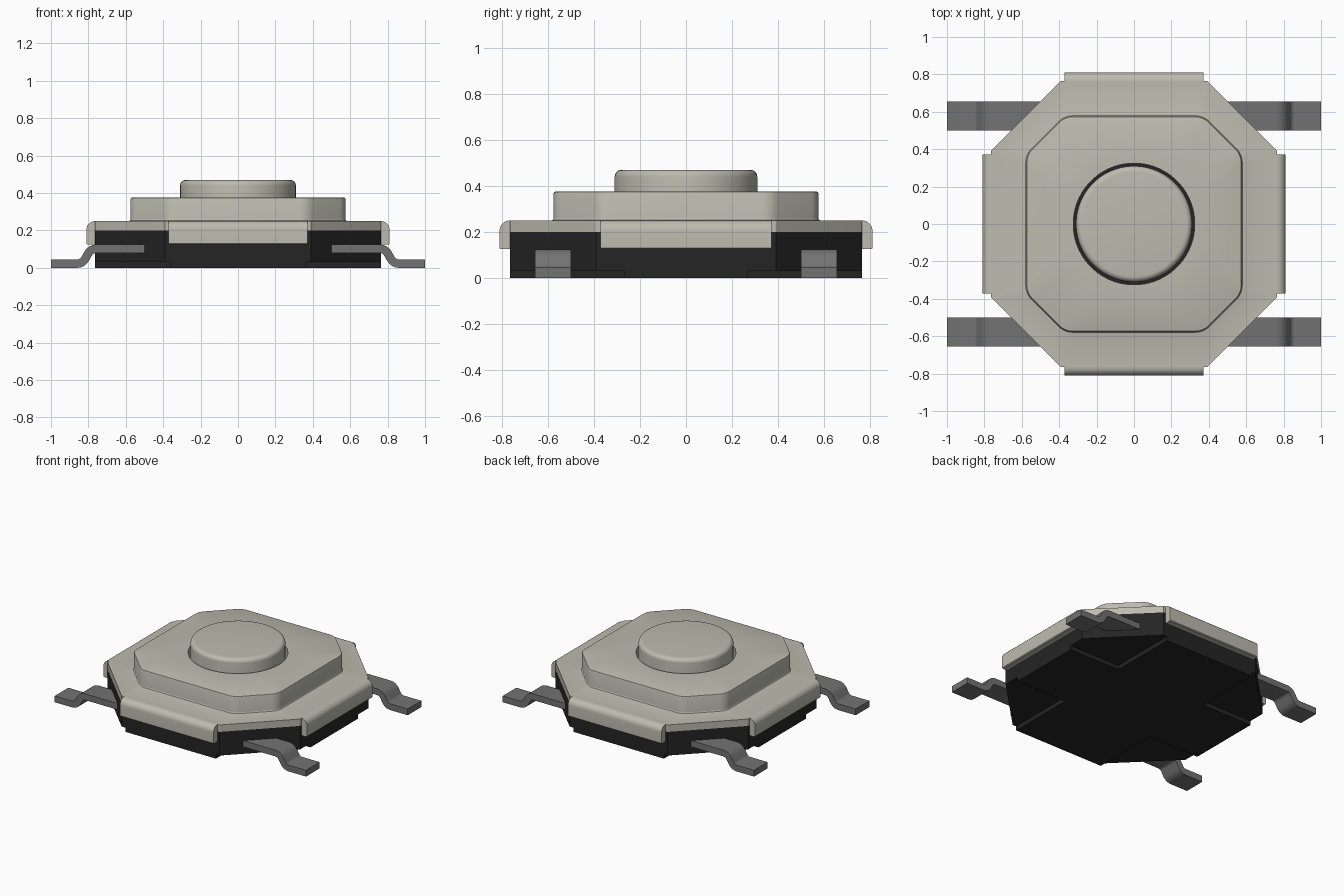
import bpy, bmesh, math
from mathutils import Matrix, Vector

if "Cube" in bpy.data.objects:
    bpy.data.objects.remove(bpy.data.objects["Cube"])


def material(name, rgb):
    m = bpy.data.materials.new(name)
    m.use_nodes = True
    m.diffuse_color = (*rgb, 1)
    m.node_tree.nodes["Principled BSDF"].inputs["Base Color"].default_value = (*rgb, 1)
    return m


METAL = material("pale metal", (0.50, 0.50, 0.43))
BLACK = material("black plastic", (0.018, 0.018, 0.018))
GREY = material("lead grey", (0.17, 0.17, 0.17))


def loft(name, rings, mat, caps=True):
    """Skin equal-length rings; cap the ends, or join last to first."""
    bm = bmesh.new()
    loops = [[bm.verts.new(p) for p in ring] for ring in rings]
    pairs = list(zip(loops, loops[1:]))
    if caps:
        bm.faces.new(loops[0])
        bm.faces.new(loops[-1])
    else:
        pairs.append((loops[-1], loops[0]))
    n = len(loops[0])
    for a, b in pairs:
        for i in range(n):
            j = (i + 1) % n
            bm.faces.new((a[i], a[j], b[j], b[i]))
    bmesh.ops.recalc_face_normals(bm, faces=bm.faces[:])
    mesh = bpy.data.meshes.new(name)
    bm.to_mesh(mesh)
    bm.free()
    mesh.materials.append(mat)
    ob = bpy.data.objects.new(name, mesh)
    bpy.context.collection.objects.link(ob)
    bpy.ops.object.select_all(action="DESELECT")
    ob.select_set(True)
    bpy.context.view_layer.objects.active = ob
    bpy.ops.object.shade_smooth_by_angle(angle=math.radians(30))
    return ob


def circle(r, z, n=64):
    return [(r * math.cos((i + 0.5) * math.tau / n), r * math.sin((i + 0.5) * math.tau / n), z)
            for i in range(n)]


def octagon(a, c, r, z, steps=8):
    """Rounded octagon: half width a, half flat length c, corner radius r."""
    t = r * math.tan(math.pi / 8)
    pts = []
    for k in range(4):
        rot = Matrix.Rotation(k * math.pi / 2, 3, "Z")
        for cx, cy, start in ((a - r, c - t, 0), (c - t, a - r, 45)):
            for s in range(steps):
                th = math.radians(start + 45 * s / (steps - 1))
                pts.append(rot @ Vector((cx + r * math.cos(th), cy + r * math.sin(th), z)))
    return pts


def sharp_octagon(a, c, z):
    return [(a, -c, z), (a, c, z), (c, a, z), (-c, a, z),
            (-a, c, z), (-a, -c, z), (-c, -a, z), (c, -a, z)]


# Plastic base, with a cross-shaped foot that leaves the corners recessed
loft("base", [sharp_octagon(0.765, 0.39, z) for z in (0.03, 0.2)], BLACK)
X, Y, A = 0.36, 0.27, 0.765
cross = [(A, -Y), (A, Y), (X, Y), (X, A), (-X, A), (-X, Y),
         (-A, Y), (-A, -Y), (-X, -Y), (-X, -A), (X, -A), (X, -Y)]
loft("base_foot", [[(x, y, z) for x, y in cross] for z in (0, 0.03)], BLACK)

# Pressed metal cover: plate, raised step and button hole in one closed skin
step = [(0.010, 0.25), (0.004, 0.252), (0.001, 0.256), (0, 0.262),
        (0, 0.368), (-0.002, 0.373), (-0.007, 0.375)]
cover = [circle(0.325, 0.2)]
cover += [octagon(0.765, 0.39, 0.003, z) for z in (0.2, 0.25)]
cover += [octagon(0.575 + d, 0.37 + 0.414 * d, 0.1 + d, z) for d, z in step]
cover += [circle(0.325, 0.375)]
loft("cover", cover, METAL, caps=False)

# Push button with a rounded rim
rim = [(0.28 + 0.03 * math.cos(t), 0.44 + 0.03 * math.sin(t))
       for t in (i * math.pi / 12 for i in range(7))]
loft("button", [circle(r, z) for r, z in [(0.31, 0.2)] + rim], METAL)

# Folded tabs on the four sides
bend = [(0.765 + 0.045 * math.sin(t), 0.205 + 0.045 * math.cos(t))
        for t in (i * math.pi / 14 for i in range(8))]
tab = bend + [(0.81, 0.13), (0.805, 0.125), (0.765, 0.125)]
for k, side in enumerate(("left", "back", "right", "front")):
    ob = loft(side + "_tab", [[(u, v, z) for u, z in tab] for v in (-0.372, 0.372)], METAL)
    ob.data.transform(Matrix.Rotation(k * math.pi / 2, 4, "Z"))

# Gull-wing leads: centre line with direction angle, thickened both ways
R, TILT, HALF = 0.05, math.radians(60), 0.0225
X0, X1 = 0.757, 0.861
path = [(0.3, 0.1025, 0)]
angles = [TILT * i / 6 for i in range(7)]
path += [(X0 + R * math.sin(t), 0.1025 - R * (1 - math.cos(t)), t) for t in angles]
path += [(X1 - R * math.sin(t), 0.0225 + R * (1 - math.cos(t)), t) for t in reversed(angles)]
path += [(1.0, 0.0225, 0)]
upper = [(x + HALF * math.sin(t), z + HALF * math.cos(t)) for x, z, t in path]
lower = [(x - HALF * math.sin(t), z - HALF * math.cos(t)) for x, z, t in path]
outline = upper + lower[::-1]
for sx, lr in ((1, "left"), (-1, "right")):
    for sy, fb in ((-1, "front"), (1, "back")):
        loft(f"{fb}_{lr}_lead",
             [[(sx * x, sy * y, z) for x, z in outline] for y in (0.5, 0.655)], GREY)
